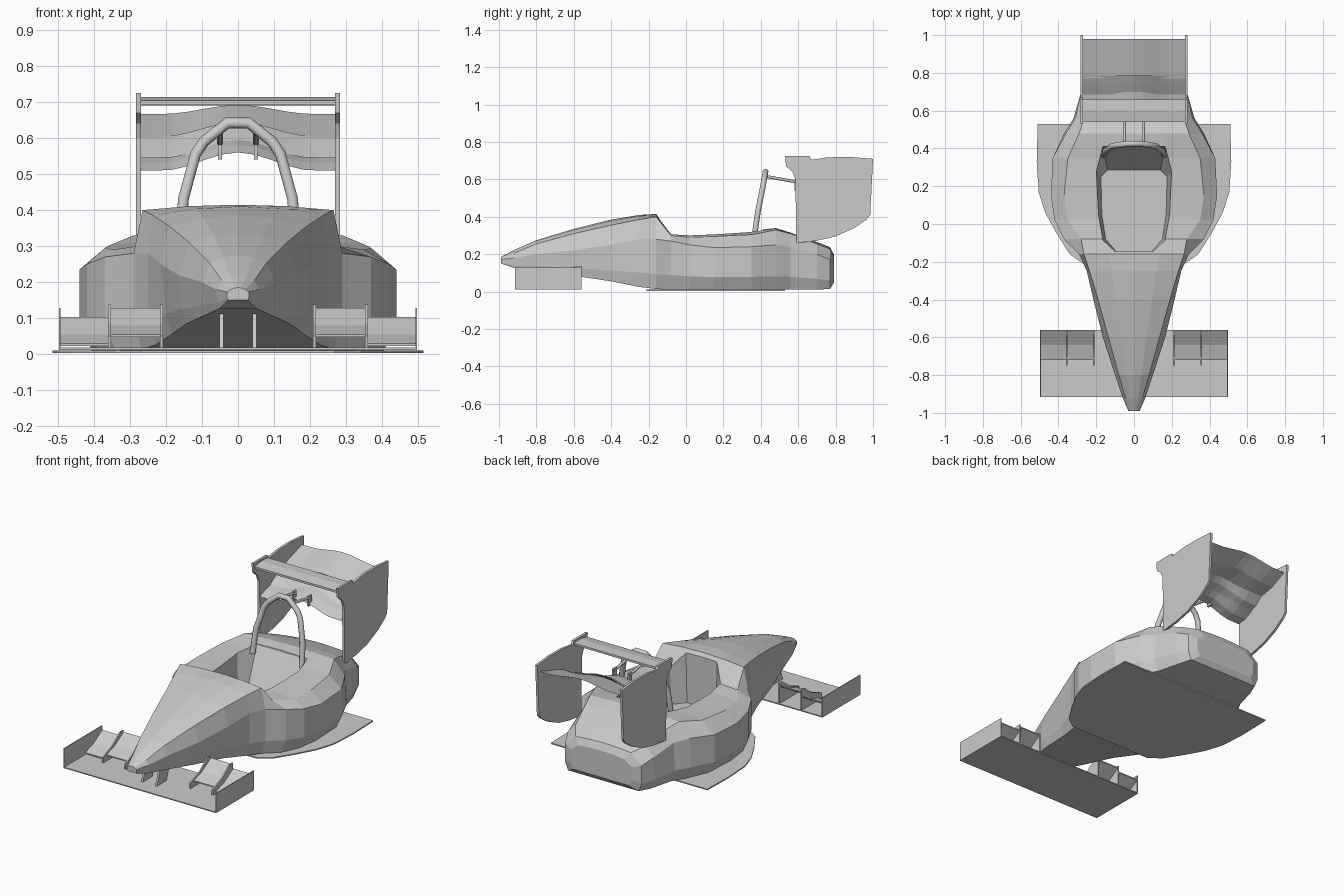
import bpy, bmesh, math
from mathutils import Vector

if "Cube" in bpy.data.objects:
    bpy.data.objects.remove(bpy.data.objects["Cube"])


def loft(name, rings):
    """Skin closed rings of points and cap both ends."""
    bm = bmesh.new()
    vs = [[bm.verts.new(p) for p in r] for r in rings]
    n = len(rings[0])
    for a, b in zip(vs, vs[1:]):
        for i in range(n):
            j = (i + 1) % n
            bm.faces.new((a[i], a[j], b[j], b[i]))
    bm.faces.new(vs[0])
    bm.faces.new(vs[-1])
    bmesh.ops.recalc_face_normals(bm, faces=bm.faces)
    me = bpy.data.meshes.new(name)
    bm.to_mesh(me)
    bm.free()
    ob = bpy.data.objects.new(name, me)
    bpy.context.collection.objects.link(ob)
    return ob


def mirror(ob):
    ob.modifiers.new("mirror", 'MIRROR').use_axis = (True, False, False)
    return ob


def plate(name, yz, x, t):
    """Upright plate: a side outline given thickness around x."""
    return loft(name, [[(x + s * t / 2, y, z) for y, z in yz] for s in (-1, 1)])


def slab(name, xy, z0, z1):
    return loft(name, [[(x, y, z) for x, y in xy] for z in (z0, z1)])


def box(y0, y1, z0, z1):
    return [(y0, z0), (y1, z0), (y1, z1), (y0, z1)]


def both(half):
    """Close a right-hand half outline with its left-hand copy."""
    return half + [(-x, *r) for x, *r in reversed(half)]


def tube(name, pts, r):
    cu = bpy.data.curves.new(name, 'CURVE')
    cu.dimensions = '3D'
    cu.bevel_depth = r
    cu.bevel_resolution = 2
    cu.use_fill_caps = True
    sp = cu.splines.new('POLY')
    sp.points.add(len(pts) - 1)
    for p, c in zip(sp.points, pts):
        p.co = (*c, 1)
    ob = bpy.data.objects.new(name, cu)
    bpy.context.collection.objects.link(ob)
    return ob


# Body stations: y, top z, shoulder x z, side x z, lower side x, bottom z
stations = [
    (-.99, .185, .02, .18, .03, .172, .03, .15),
    (-.92, .222, .045, .205, .06, .18, .055, .127),
    (-.80, .275, .08, .255, .10, .20, .09, .112),
    (-.60, .335, .135, .31, .165, .22, .155, .085),
    (-.40, .385, .19, .355, .215, .25, .20, .055),
    (-.25, .41, .235, .385, .25, .28, .25, .025),
    (-.16, .415, .265, .40, .29, .28, .29, .014),
    (-.08, .31, .28, .30, .37, .27, .37, .010),
    (.02, .305, .35, .29, .42, .25, .42, .010),
    (.15, .31, .37, .295, .44, .235, .44, .010),
    (.35, .325, .35, .305, .43, .24, .43, .010),
    (.48, .34, .29, .33, .36, .25, .37, .010),
    (.56, .315, .265, .31, .31, .24, .32, .010),
    (.70, .265, .23, .255, .28, .20, .28, .010),
    (.77, .238, .18, .228, .25, .17, .25, .015),
    (.79, .20, .15, .19, .20, .155, .20, .045),
]
rings = []
for y, zt, xs, zs, xu, zu, xl, zb in stations:
    half = [(xs * .5, y, zt - (zt - zs) * .25), (xs, y, zs), (xu, y, zu),
            (xl, y, zb + .3 * (zu - zb)), (xl * .92, y, zb)]
    rings.append([(0, y, zt)] + both(half))
body = loft("body", rings)

# Cockpit opening, tapering to a lower floor
rim = both([(.10, -.145), (.165, -.085), (.19, .05), (.20, .28), (.165, .41)])
low = both([(.095, -.145), (.15, -.08), (.17, .05), (.175, .25), (.14, .285)])
cutter = loft("cockpit_cutter", [[(x, y, z) for x, y in o]
                                 for o, z in ((low, .10), (rim, .32), (rim, .6))])
cut = body.modifiers.new("cockpit", 'BOOLEAN')
cut.operation = 'DIFFERENCE'
cut.solver = 'EXACT'
cut.object = cutter
bpy.context.view_layer.objects.active = body
bpy.ops.object.modifier_apply(modifier=cut.name)
bpy.data.objects.remove(cutter)

# Flat floor that flares out beside the body
slab("floor", both([(.27, -.21), (.34, -.16), (.41, -.05), (.47, .06), (.505, .17),
                    (.515, .33), (.51, .53), (.30, .53)]), .003, .010)

# Front wing: plane, end plates, fins, flaps, pylons
slab("front_wing_plane", both([(.495, -.915), (.495, -.56)]), .012, .018)
mirror(plate("front_wing_end", box(-.915, -.56, .012, .128), .495, .005))
for i, x in enumerate((.212, .357)):
    fin = [(-.75, .018), (-.56, .018), (-.56, .138), (-.59, .138), (-.66, .085), (-.75, .05)]
    mirror(plate(f"front_wing_fin_{i}", fin, x, .008))
for name, x0, x1, lift in (("outer", .357, .495, 0), ("inner", .212, .357, .025)):
    arc = [(-.72, .03), (-.64, .055), (-.56, .103)]
    prof = [(y, z + lift) for y, z in arc] + [(y, z + lift - .007) for y, z in reversed(arc)]
    mirror(plate(f"front_flap_{name}", prof, (x0 + x1) / 2, x1 - x0))
mirror(plate("front_pylon", [(-.83, .015), (-.74, .015), (-.70, .12), (-.79, .13)], .046, .011))

# Rear wing end plates
mirror(plate("rear_wing_end", [
    (.53, .725), (.66, .725), (.67, .705), (.76, .718), (.88, .72), (1.0, .71), (.985, .41),
    (.965, .385), (.90, .34), (.80, .295), (.70, .272), (.59, .26), (.585, .60),
    (.57, .64), (.535, .67)], .276, .014))

# Upper bar across the front of the rear wing
plate("rear_wing_bar", [(.54, .692), (.60, .69), (.66, .70), (.66, .712), (.60, .714),
                        (.54, .704)], 0, .55)


# Three slats, arched in the middle
def slat(name, y0, z0, y1, z1, bump):
    rows = []
    for i in range(-6, 7):
        x = .272 * i / 6
        dz = bump * (1 + math.cos(math.pi * min(abs(x) / .21, 1))) / 2
        ym, zm = (y0 + y1) / 2, z0 + (z1 - z0) * .38
        rows.append([(x, y, z + dz) for y, z in (
            (y0, z0), (ym, zm + .008), (y1, z1), (ym, zm - .006))])
    loft(name, rows)


slat("rear_slat_low", .585, .51, .70, .545, .05)
slat("rear_slat_mid", .685, .545, .785, .605, .04)
slat("rear_slat_top", .77, .60, .98, .667, .025)

# Roll hoop with braces back to the wing
half = [(.16, .365, .29), (.152, .385, .43), (.118, .41, .555), (.095, .416, .59),
        (.03, .425, .642)]
tube("roll_hoop", both(half), .016)
for side, s in (("left", -1), ("right", 1)):
    tube(f"hoop_brace_{side}", [(.05 * s, .42, .617), (.05 * s, .60, .585)], .008)
mirror(plate("slat_bracket", box(.58, .61, .54, .60), .05, .01))
